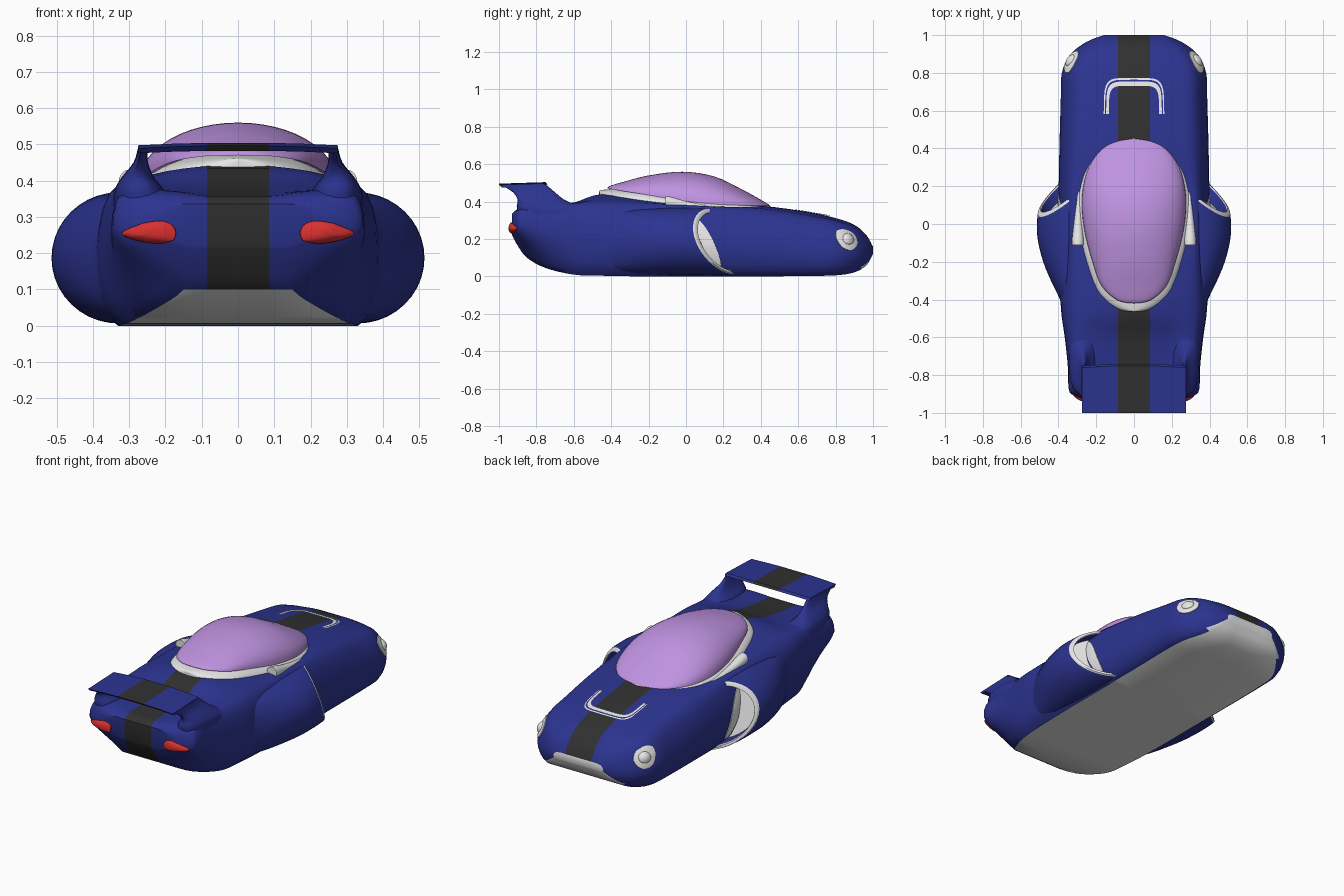
import bpy, bmesh, math
from mathutils import Vector
from mathutils.bvhtree import BVHTree

cube = bpy.data.objects.get("Cube")
if cube:
    bpy.data.objects.remove(cube, do_unlink=True)


def material(name, r, g, b):
    m = bpy.data.materials.new(name)
    m.use_nodes = True
    m.diffuse_color = (r, g, b, 1)
    node = next(n for n in m.node_tree.nodes if n.type == 'BSDF_PRINCIPLED')
    node.inputs["Base Color"].default_value = (r, g, b, 1)
    node.inputs["Roughness"].default_value = 0.5
    return m


BLUE = material("body blue", .025, .034, .28)
BLACK = material("stripe black", .03, .03, .03)
WHITE = material("trim white", .8, .8, .8)
PURPLE = material("canopy purple", .52, .29, .75)
RED = material("tail light red", .7, .03, .03)


def catmull(a, b, c, d, t):
    return [.5 * (2 * q + (r - p) * t + (2 * p - 5 * q + 4 * r - s) * t * t
                  + (3 * q - p - 3 * r + s) * t ** 3) for p, q, r, s in zip(a, b, c, d)]


def smooth_rows(rows, steps):
    """Smooth a table of key rows into a denser table."""
    out = []
    last = len(rows) - 1
    for i in range(last):
        a, d = rows[max(i - 1, 0)], rows[min(i + 2, last)]
        out += [catmull(a, rows[i], rows[i + 1], d, k / steps) for k in range(steps)]
    return out + [list(rows[-1])]


def loft(name, rings, mats, rule=None, closed=True, caps=(), angle=40):
    """Skin a list of point rings; caps lists extra faces as (ring, indices, material)."""
    bm = bmesh.new()
    vs = [[bm.verts.new(p) for p in ring] for ring in rings]
    n = len(rings[0])
    for i in range(len(rings) - 1):
        for j in range(n if closed else n - 1):
            k = (j + 1) % n
            f = bm.faces.new((vs[i][j], vs[i][k], vs[i + 1][k], vs[i + 1][j]))
            f.material_index = rule(i, j) if rule else 0
    for i, ids, mi in caps:
        bm.faces.new([vs[i][j] for j in ids]).material_index = mi
    bmesh.ops.remove_doubles(bm, verts=bm.verts, dist=1e-5)
    bmesh.ops.recalc_face_normals(bm, faces=bm.faces)
    me = bpy.data.meshes.new(name)
    bm.to_mesh(me)
    bm.free()
    for m in mats:
        me.materials.append(m)
    ob = bpy.data.objects.new(name, me)
    bpy.context.collection.objects.link(ob)
    bpy.ops.object.select_all(action='DESELECT')
    ob.select_set(True)
    bpy.context.view_layer.objects.active = ob
    bpy.ops.object.shade_smooth_by_angle(angle=math.radians(angle))
    return ob


def oval(n, power=1.0):
    """Unit superellipse points."""
    pts = []
    for k in range(n):
        c, s = math.cos(math.tau * k / n), math.sin(math.tau * k / n)
        pts.append((math.copysign(abs(c) ** power, c), math.copysign(abs(s) ** power, s)))
    return pts


# Body shell: y, width, floor width, floor z, shoulder x, z, deck x, z, centre z
STRIPE = .085
stations = [
    (-.93, .25, .13, .22, .22, .32, .15, .335, .335),
    (-.9, .32, .14, .165, .305, .345, .19, .36, .355),
    (-.85, .335, .15, .1, .32, .37, .2, .372, .36),
    (-.75, .345, .23, .045, .32, .375, .2, .375, .37),
    (-.6, .365, .3, .01, .335, .375, .2, .39, .395),
    (-.45, .385, .32, .004, .355, .365, .22, .42, .44),
    (-.2, .4, .33, 0, .35, .36, .26, .4, .42),
    (.1, .4, .33, 0, .35, .355, .27, .375, .39),
    (.4, .395, .33, 0, .335, .335, .2, .37, .378),
    (.65, .388, .33, .003, .325, .3, .2, .335, .345),
    (.8, .382, .32, .006, .315, .278, .19, .303, .312),
    (.9, .335, .27, .022, .275, .24, .18, .268, .276),
    (.965, .25, .21, .06, .215, .19, .16, .215, .22),
    (1, .16, .15, .12, .15, .15, .12, .158, .158)]
rows = smooth_rows(stations, 4)
SUB = 4


def section(row):
    y, w, wb, zb, ws, zs, xd, zd, zt = row
    p = [(0, zb), (STRIPE, zb), (wb, zb), (w, zb + .45 * (zs - zb)),
         (ws, zs), (xd, zd), (STRIPE, zt), (0, zt)]
    half = p[:2]
    for i in range(2, 6):
        half += [catmull(*p[i - 1:i + 3], k / SUB) for k in range(SUB)]
    half += p[6:]
    half += [(-x, z) for x, z in half[-2:0:-1]]
    return [(x, y, max(z, 0)) for x, z in half]


TOP = 3 + 4 * SUB
RING = 2 * TOP


def body_rule(i, j):
    j = min(j, RING - 1 - j)
    y = rows[i][0]
    if j < 2 and y > -.851 or j == 2 and y > .93:
        return 2
    return int(j in (0, TOP - 1))


caps = []
for end, side_mat, mid_mat in ((0, 0, 1), (-1, 2, 2)):
    caps += [(end, range(1, TOP), side_mat), (end, range(TOP + 1, RING), side_mat),
             (end, (0, 1, TOP - 1, TOP, TOP + 1, RING - 1), mid_mat)]
body = loft("body_shell", [section(r) for r in rows], [BLUE, BLACK, WHITE],
            body_rule, caps=caps)
tree = BVHTree.FromPolygons([v.co.copy() for v in body.data.vertices],
                            [list(p.vertices) for p in body.data.polygons])


def on_body(p, height):
    co, normal, _, _ = tree.find_nearest(Vector(p))
    return co + normal * height


def patch(name, side, centre, u_dir, outline, height, mat, base=.003):
    """Domed patch that follows the body surface."""
    c, u = Vector(centre), Vector(u_dir).normalized()
    rings = []
    for s in (1, .96, .8, .55, .25, 0):
        ring = []
        for a, b in outline:
            q = on_body(c + u * a * s + Vector((0, 0, b * s)),
                        -.01 if s == 1 else base + height * (1 - s * s))
            ring.append((q.x * side, q.y, q.z))
        rings.append(ring)
    loft(name, rings, [mat], angle=60)


# Canopy glass and its trim: y, half width, edge z, top z
canopy = smooth_rows([
    (-.42, 0, .47, .474), (-.405, .085, .468, .485), (-.33, .17, .455, .507),
    (-.2, .22, .435, .54), (-.02, .265, .405, .56), (.15, .275, .387, .535),
    (.3, .24, .38, .465), (.4, .165, .378, .41), (.44, .08, .376, .386),
    (.45, 0, .375, .378)], 4)


def dome(name, table, mat):
    arcs = [math.pi * (k / 24 - .5) for k in range(25)]
    loft(name, [[(a * math.sin(t), y, e + (top - e) * math.cos(t)) for t in arcs]
                for y, a, e, top in table], [mat], closed=False)


dome("canopy_glass", canopy, PURPLE)
dome("canopy_trim", [(y * 1.055 - .022, a * 1.1, e - .035 + .03 * min(0, y),
                      e + min(.05, .5 * (t - e)) + .035 * min(0, y))
                     for y, a, e, t in canopy], WHITE)

# Rear wing with centre stripe
wing = []
for x in (-.275, -.18, -STRIPE, STRIPE, .18, .275):
    lift = .005 - .1 * x * x
    back = .15 * x * x
    wing.append([(x, y, z + lift) for y, z in
                 ((-.74 - back, .489), (-.75 - back, .5), (-1, .492), (-.985, .478))])
loft("rear_wing", wing, [BLUE, BLACK], lambda i, j: int(i == 2),
     caps=[(0, range(4), 0), (-1, range(4), 0)])

# Nose vent: curved rim with a thin dark slot, lying on the bonnet
vent = []
for w, depth in ((.159, .197), (.152, .187), (.146, .177), (.132, .153)):
    line = []
    for k in range(33):
        t = math.pi * k / 32
        c = math.cos(t)
        line.append(on_body((math.copysign(abs(c) ** .35, c) * w,
                             .58 + depth * abs(math.sin(t)) ** .4, .34), .005))
    vent.append(line)
loft("nose_vent", vent, [WHITE, BLUE], lambda i, j: i % 2, closed=False)

for side, label in ((1, "left"), (-1, "right")):
    # Wing support fin, stacked upward
    fin = []
    for z, front, back, xin, xout in smooth_rows([
            (.33, -.45, -.9, .19, .345), (.375, -.57, -.905, .205, .34),
            (.41, -.65, -.9, .232, .32), (.45, -.7, -.925, .248, .288),
            (.488, -.745, -.985, .25, .276)], 3):
        fin.append([(side * ((xin + xout) / 2 + c * (xout - xin) / 2),
                     (front + back) / 2 + s * (front - back) / 2, z)
                    for c, s in oval(24, .75)])
    loft(label + "_fin", fin, [BLUE], caps=[(-1, range(24), 0)])

    # Side pod with slanted, recessed intake mouth and white lip
    pod = []
    for y, a, b, slant in smooth_rows([
            (-.52, .02, .1, 0), (-.4, .062, .15, 0), (-.3, .11, .168, 0), (-.2, .15, .175, .1),
            (-.08, .178, .18, .3), (.02, .184, .18, .7), (.1, .18, .176, 1),
            (.11, .172, .166, 1), (.105, .162, .155, 1), (.03, .15, .145, 1)], 3):
        ring = []
        for c, s in oval(40):
            x, z = .33 + a * c, .187 + b * s
            ring.append((side * x, y - slant * (.8 * (x - .45) + .38 * (z - .187)), z))
        pod.append(ring)
    loft(label + "_side_pod", pod, [BLUE, WHITE], lambda i, j: int(18 <= i < 24),
         caps=[(-1, range(40), 1)])

    # White inner wall of the intake, a tilted oval on the body side
    tilt = [(.036 * c - .065 * s, .145 * s) for c, s in oval(36)]
    patch(label + "_intake_wall", side, (.4, .115, .18), (0, 1, 0), tilt, .002, WHITE)

    # Cockpit side duct
    duct = [[(side * (x + r * c), y, z + r * s) for c, s in oval(20)]
            for y, x, z, r in smooth_rows([(.25, .288, .358, .004), (.1, .293, .368, .015),
                                           (0, .296, .38, .023), (-.08, .297, .395, .031),
                                           (-.11, .297, .4, .031)], 3)]
    loft(label + "_side_duct", duct, [WHITE], caps=[(0, range(20), 0), (-1, range(20), 0)])

    # Headlight surround and lens
    almond = [(c * r, s * r) for c, s, r in
              ((c, s, .064 * (1 + .4 * max(0, (s - c) * .71) ** 4)) for c, s in oval(32))]
    lens = [(c * .035, s * .035) for c, s in oval(32)]
    for part, outline, height, base in (("surround", almond, .003, .004),
                                        ("lens", lens, .012, .009)):
        patch(label + "_headlight_" + part, side, (.335, .865, .2), (-.6, .8, 0),
              outline, height, WHITE, base)

    # Tail light, blunt inside and pointed outside
    drop = [(.08 * c, .032 * s * (1 - .5 * c)) for c, s in oval(28)]
    patch(label + "_tail_light", side, (.245, -.93, .255), (.95, .3, 0), drop, .014, RED, .006)
